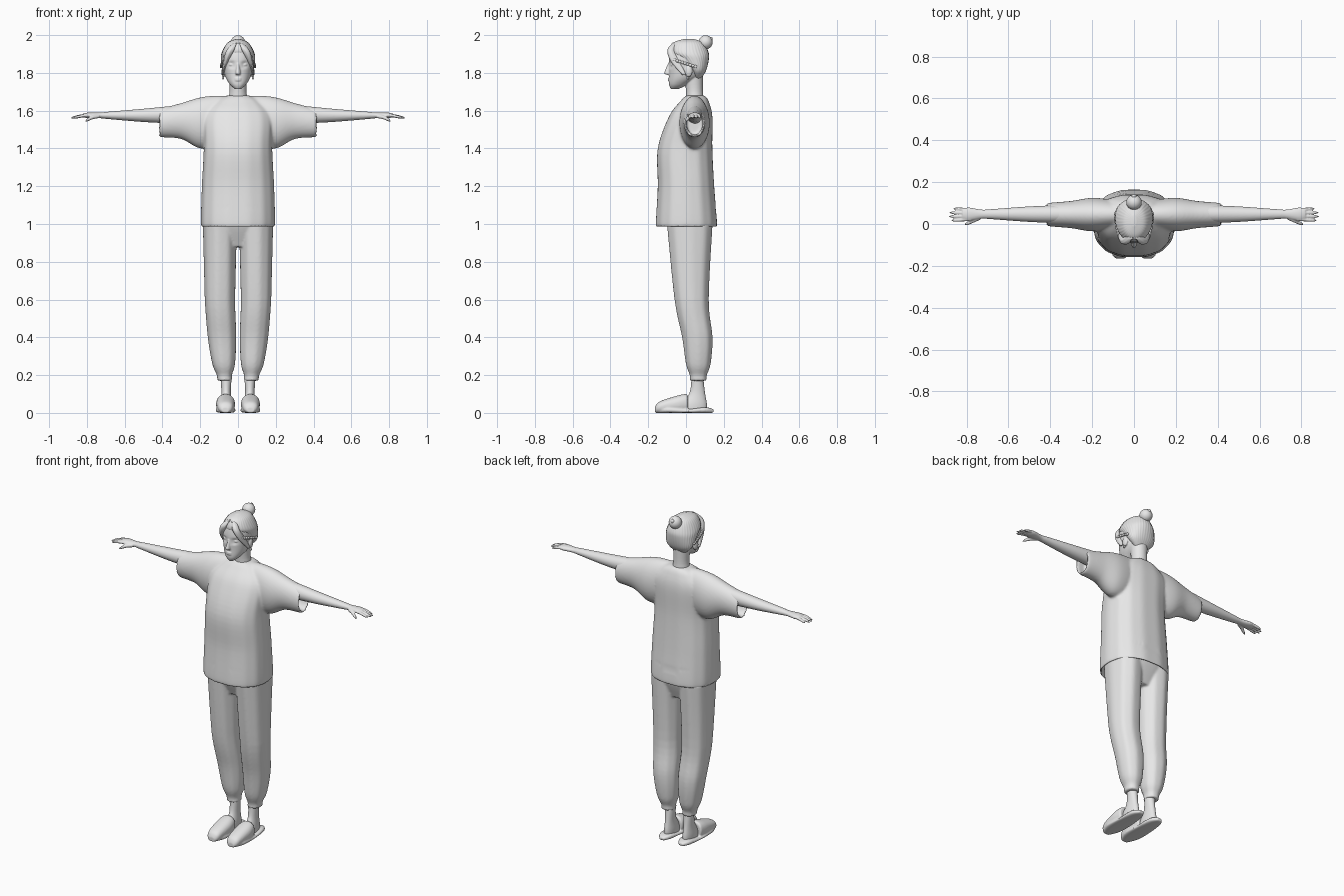
import bpy, bmesh, math
from mathutils import Matrix, Vector

default_cube = bpy.data.objects.get("Cube")
if default_cube:
    bpy.data.objects.remove(default_cube, do_unlink=True)

GREY = (.8, .8, .8, 1)
material = bpy.data.materials.new("light grey")
material.use_nodes = True
material.diffuse_color = GREY
material.node_tree.nodes["Principled BSDF"].inputs["Base Color"].default_value = GREY

SIDES = {"left": 1, "right": -1}


def catmull(before, start, end, after, u):
    """Smooth curve value between start and end."""
    slope_in, slope_out = (end - before) / 2, (after - start) / 2
    ease = u * u * (3 - 2 * u)
    return (start + (end - start) * ease + slope_in * u * (1 - u) ** 2
            - slope_out * u * u * (1 - u))


def smooth_rows(rows, steps=6):
    """Add in-between sections so that few key sections give a smooth form."""
    padded = [rows[0], *rows, rows[-1]]
    result = []
    for group in zip(padded, padded[1:], padded[2:], padded[3:]):
        for step in range(steps):
            result.append([catmull(*values, step / steps) for values in zip(*group)])
    return result + [rows[-1]]


def hollow(rows, wall=.012):
    """Fold the first end inwards, giving an opening with a wall thickness."""
    position, half, low, high = rows[0]
    middle = (position + rows[1][0]) / 2
    inner = (half - wall, low + wall, high - wall)
    return [(middle, *inner), (position, *inner), *rows]


def signed_power(value, power):
    return math.copysign(abs(value) ** power, value)


def loft(bm, axis, rows, side=1, centre=lambda t: 0, square=2, segments=64, waves=0, ripple=0):
    """Skin sections (position, half width, low, high) along the z, x or y axis."""
    rings = []
    for position, half, low, high in smooth_rows(rows):
        ring = []
        for index in range(segments):
            angle = math.tau * index / segments
            swell = 1 + ripple * math.cos(waves * angle)
            across = centre(position) + half * swell * signed_power(math.cos(angle), 2 / square)
            along = (low + high) / 2 + (high - low) / 2 * swell * signed_power(math.sin(angle), 2 / square)
            if axis == "z":
                x, y, z = across, along, position
            elif axis == "x":
                x, y, z = position, across, along
            else:
                x, y, z = across, position, along
            ring.append(bm.verts.new((side * x, y, z)))
        rings.append(ring)
    for ring, following in zip(rings, rings[1:]):
        for index in range(segments):
            bm.faces.new((ring[index - 1], ring[index], following[index], following[index - 1]))
    bm.faces.new(rings[0])
    bm.faces.new(rings[-1])


def ball(bm, location, size):
    bmesh.ops.create_uvsphere(bm, u_segments=24, v_segments=16, radius=1,
                              matrix=Matrix.Translation(location) @ Matrix.Diagonal((*size, 1)))


def finger(bm, side, base, tip, radius):
    """Rounded digit that droops from its base to its tip."""
    base, tip = Vector(base), Vector(tip)
    rows = []
    for u in (0, .4, .8, 1):
        thick = radius * (1 - .8 * u ** 8)
        height = base.z + (tip.z - base.z) * u * u
        rows.append((base.x + (tip.x - base.x) * u, thick, height - thick, height + thick))
    splay = (tip.y - base.y) / (tip.x - base.x)
    loft(bm, "x", rows, side, lambda x: base.y + splay * (x - base.x), segments=16)


def finish(name, bm, voxel=0, relax=4):
    """Make the object; a voxel size fuses overlapping volumes into one skin."""
    bmesh.ops.recalc_face_normals(bm, faces=bm.faces)
    for face in bm.faces:
        face.smooth = True
    mesh = bpy.data.meshes.new(name)
    bm.to_mesh(mesh)
    bm.free()
    mesh.materials.append(material)
    part = bpy.data.objects.new(name, mesh)
    bpy.context.collection.objects.link(part)
    if voxel:
        fuse = part.modifiers.new("Fuse", "REMESH")
        fuse.mode = "VOXEL"
        fuse.voxel_size = voxel
        fuse.use_smooth_shade = True
        soften = part.modifiers.new("Soften", "SMOOTH")
        soften.iterations = relax


# Loose shirt with an open hem and open sleeves
bm = bmesh.new()
body = [(1, .195, -.16, .165), (1.2, .19, -.15, .15), (1.4, .18, -.15, .14),
        (1.57, .18, -.09, .14), (1.65, .12, -.03, .12), (1.68, .06, 0, .1)]
loft(bm, "z", hollow(body), square=2.4, segments=96, waves=14, ripple=.006)
sleeve = [(.41, .055, 1.46, 1.61), (.3, .065, 1.45, 1.64), (.2, .08, 1.4, 1.67), (.1, .07, 1.42, 1.68),
          (0, .05, 1.5, 1.67)]
for side in SIDES.values():
    loft(bm, "x", hollow(sleeve), side, lambda x: .045)
finish("shirt", bm, voxel=.007, relax=8)

# Trousers: hips fused with two legs gathered into cuffs
bm = bmesh.new()
loft(bm, "z", [(.88, .12, -.05, .1), (1, .185, -.1, .14), (1.08, .16, -.1, .12)], square=2.4)
leg = [(1, .09, -.1, .14), (.6, .08, -.06, .12), (.4, .075, -.02, .14),
       (.26, .06, 0, .13), (.2, .04, .02, .11), (.17, .04, .02, .11)]
for side in SIDES.values():
    loft(bm, "z", leg, side, lambda z: min(.095, .06 + .06 * z), square=2.2, waves=9, ripple=.012)
finish("trousers", bm, voxel=.007)

# Slippers with bare heels and ankles
sole = [(-.16, .02, 0, .02), (-.1, .05, 0, .03), (0, .05, 0, .02), (.1, .04, 0, .03), (.145, .015, 0, .02)]
upper = [(-.165, .02, 0, .03), (-.14, .04, 0, .06), (-.05, .05, 0, .09), (0, .045, 0, .1), (.01, .04, 0, .09)]
ankle = [(.02, .03, -.03, .11), (.05, .03, -.02, .11), (.11, .025, .02, .1), (.2, .03, .03, .09)]
for label, side in SIDES.items():
    bm = bmesh.new()
    loft(bm, "y", sole, side, lambda y: .066, square=3)
    loft(bm, "y", upper, side, lambda y: .066, square=2.3)
    finish(label + "_slipper", bm, voxel=.005)
    bm = bmesh.new()
    loft(bm, "z", ankle, side, lambda z: .063)
    finish(label + "_foot", bm)

# Arms with palm, four fingers and thumb
arm = [(.3, .045, 1.53, 1.63), (.5, .037, 1.54, 1.61), (.68, .024, 1.555, 1.595), (.73, .022, 1.56, 1.59),
       (.79, .032, 1.56, 1.59), (.82, .025, 1.565, 1.585)]
for label, side in SIDES.items():
    bm = bmesh.new()
    loft(bm, "x", arm, side, lambda x: .047)
    for index in range(4):
        spread = index - 1.5
        reach = .888 - .008 * (spread + .2) ** 2
        finger(bm, side, (.78, .045 + .015 * spread, 1.576), (reach, .045 + .019 * spread, 1.56), .008)
    finger(bm, side, (.735, .03, 1.57), (.81, -.003, 1.543), .01)
    finish(label + "_arm", bm, voxel=.0035)

# Head: skull with eye sockets, neck, nose, lips, eyes and ears
bm = bmesh.new()
skull = [(1.714, .015, -.08, -.04), (1.74, .044, -.09, .01), (1.79, .07, -.09, .08),
         (1.88, .08, -.09, .105), (1.94, .058, -.07, .09), (1.965, .015, -.02, .04)]
loft(bm, "z", skull, square=2.2)
eye = Vector((.034, -.07, 1.843))
for vertex in bm.verts:
    if vertex.co.y < eye.y / 2:
        sideways, upward = (abs(vertex.co.x) - eye.x) / .017, (vertex.co.z - eye.z) / .012
        vertex.co.y += .012 * math.exp(-sideways ** 2 - upward ** 2)
loft(bm, "z", [(1.62, .06, 0, .1), (1.7, .045, 0, .09), (1.8, .05, -.01, .09)])
loft(bm, "z", [(1.85, .006, -.095, -.07), (1.8, .014, -.115, -.07), (1.79, .01, -.1, -.07)], segments=24)
for height in (1.77, 1.761):
    ball(bm, (0, -.088, height), (.018, .008, .005))
for side in SIDES.values():
    ball(bm, (side * eye.x, eye.y, eye.z), (.015, .011, .008))
    ball(bm, (side * .076, .014, 1.808), (.011, .02, .03))
finish("head", bm, voxel=.0035, relax=3)

# Combed hair with a parted fringe
bm = bmesh.new()
hair = [(1.765, .035, .045, .075), (1.81, .08, .02, .105), (1.87, .09, -.04, .12), (1.91, .085, -.085, .118),
        (1.96, .055, -.065, .09), (1.98, .01, -.01, .04)]
loft(bm, "z", hair, square=2.1, segments=144, waves=36, ripple=.008)
fringe = [(1.96, .01, -.07, -.04), (1.92, .02, -.098, -.06), (1.86, .014, -.08, -.03), (1.79, .005, -.02, 0)]
for side in SIDES.values():
    loft(bm, "z", fringe, side, lambda z: .2 * math.sqrt(max(0, 1.96 - z)), waves=8, ripple=.02)
finish("hair", bm)

# Side braids and earrings
braids, earrings = bmesh.new(), bmesh.new()
for side in SIDES.values():
    for index in range(9):
        u = index / 8
        ball(braids, (side * (.073 + .017 * math.sin(u * math.pi / 2)), .11 * u - .06, 1.868 - .035 * u),
             (.006, .009, .008))
    ball(earrings, (side * .08, .01, 1.773), (.006, .006, .008))
finish("braids", braids)
finish("earrings", earrings)

# Top knot, coiled around a small centre
bm = bmesh.new()
bun = Vector((0, .104, 1.962))
outward = Vector((0, 1, .6)).normalized()
ball(bm, bun, (.037, .037, .037))
ball(bm, bun + outward * .033, (.012, .009, .012))
finish("hair_bun", bm)
